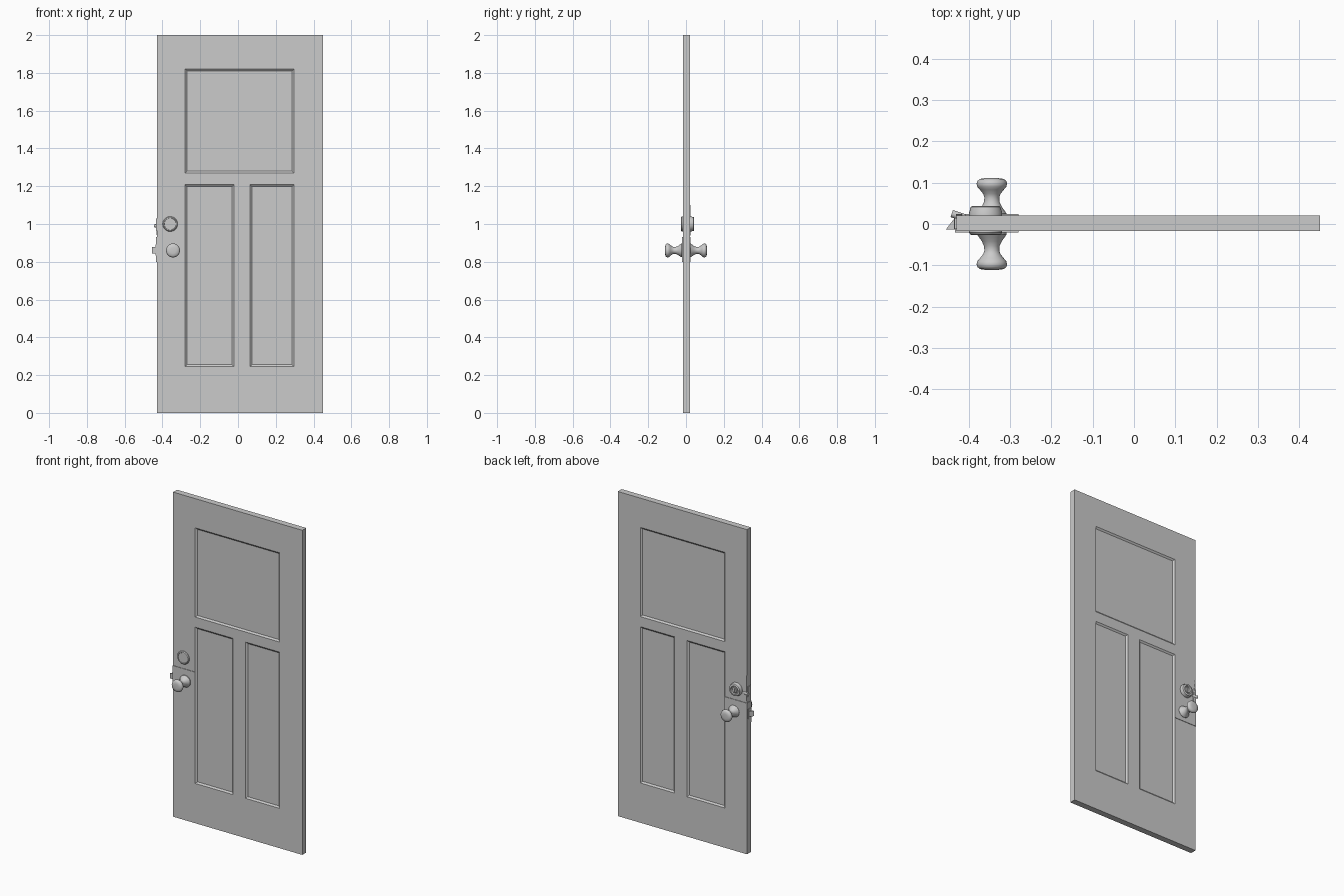
import bpy, bmesh, math
from mathutils import Vector

if "Cube" in bpy.data.objects:
    bpy.data.objects.remove(bpy.data.objects["Cube"])

YF, YB = -0.017, 0.021      # front and back of the slab
XL, XR = -0.43, 0.45


def finish(name, bm, smooth=False):
    bmesh.ops.recalc_face_normals(bm, faces=bm.faces[:])
    me = bpy.data.meshes.new(name)
    bm.to_mesh(me)
    bm.free()
    ob = bpy.data.objects.new(name, me)
    bpy.context.collection.objects.link(ob)
    if smooth:
        bpy.ops.object.select_all(action='DESELECT')
        ob.select_set(True)
        bpy.context.view_layer.objects.active = ob
        bpy.ops.object.shade_smooth_by_angle(angle=math.radians(35))
    return ob


def prism(name, pts, lo, hi, axis='z'):
    """Extrude a closed outline: (x, y) along z or (x, z) along y."""
    bm = bmesh.new()
    put = (lambda p, t: (p[0], p[1], t)) if axis == 'z' else (lambda p, t: (p[0], t, p[1]))
    f = bm.faces.new([bm.verts.new(put(p, lo)) for p in pts])
    ext = bmesh.ops.extrude_face_region(bm, geom=[f])['geom']
    off = Vector(put((0, 0), hi - lo))
    bmesh.ops.translate(bm, vec=off, verts=[v for v in ext if isinstance(v, bmesh.types.BMVert)])
    return finish(name, bm)


def box(name, x0, x1, y0, y1, z0, z1):
    return prism(name, [(x0, y0), (x1, y0), (x1, y1), (x0, y1)], z0, z1)


def lathe(name, profile, x, z, n=32):
    """Spin (radius, y) points about a y-parallel axis through (x, z)."""
    bm = bmesh.new()
    rings = []
    for r, y in profile:
        rings.append([bm.verts.new((x + r * math.cos(2 * math.pi * i / n), y,
                                    z + r * math.sin(2 * math.pi * i / n))) for i in range(n)])
    for a, b in zip(rings, rings[1:]):
        for i in range(n):
            bm.faces.new((a[i], a[(i + 1) % n], b[(i + 1) % n], b[i]))
    bm.faces.new(rings[0])
    bm.faces.new(rings[-1])
    return finish(name, bm, True)


# Door slab: cell grid front and back, panel cells inset and sunk
xs = [XL, -0.28, -0.022, 0.063, 0.296, XR]
zs = [0, 0.245, 1.208, 1.27, 1.82, 2]
bm = bmesh.new()
panels = {'top': [], 'left': [], 'right': []}
cells = {(1, 3): 'top', (2, 3): 'top', (3, 3): 'top', (1, 1): 'left', (3, 1): 'right'}
grid = {(s, i, j): bm.verts.new((x, y, z)) for s, y in enumerate((YF, YB))
        for i, x in enumerate(xs) for j, z in enumerate(zs)}
groups = {}
for s in (0, 1):
    for i in range(5):
        for j in range(5):
            q = [grid[s, i, j], grid[s, i + 1, j], grid[s, i + 1, j + 1], grid[s, i, j + 1]]
            f = bm.faces.new(q if s == 0 else q[::-1])
            if (i, j) in cells:
                groups.setdefault((s, cells[i, j]), []).append(f)
for k in range(5):
    for e in (0, 5):
        bm.faces.new((grid[0, e, k], grid[0, e, k + 1], grid[1, e, k + 1], grid[1, e, k]))
        bm.faces.new((grid[0, k, e], grid[0, k + 1, e], grid[1, k + 1, e], grid[1, k, e]))
bmesh.ops.recalc_face_normals(bm, faces=bm.faces[:])
for faces in groups.values():
    bmesh.ops.inset_region(bm, faces=faces, thickness=0.01, use_even_offset=True)
    for v in {v for f in faces for v in f.verts}:
        v.co.y += 0.008 if v.co.y < 0 else -0.008
finish('door_slab', bm)

# Wrap-around plate: U-shaped outline hugging the door edge
T = 0.003
prism('wrap_plate', [(-0.28, YF - T), (XL - T, YF - T), (XL - T, YB + T), (-0.28, YB + T),
                     (-0.28, YB), (XL, YB), (XL, YF), (-0.28, YF)], 0.80, 0.932)

# Knobs, one each side, with roses
KX, KZ = -0.344, 0.86
knob = [(0.036, 0.018), (0.036, 0.025), (0.031, 0.032), (0.024, 0.042), (0.019, 0.053),
        (0.018, 0.064), (0.021, 0.073), (0.029, 0.083), (0.035, 0.090), (0.037, 0.097),
        (0.035, 0.104), (0.029, 0.109), (0.015, 0.111)]
for side, s in (('front', -1), ('back', 1)):
    lathe(side + '_knob', [(r, s * y) for r, y in knob], KX, KZ)

# Spring latch: wedge bolt with its face plate
prism('latch_bolt', [(-0.42, 0.014), (-0.434, 0.014), (-0.455, -0.013), (-0.42, -0.013)], 0.845, 0.877)
box('latch_face_plate', -0.436, -0.43, -0.013, 0.014, 0.832, 0.892)

# Deadbolt: flat front cover, keyed cylinder on the back
DX, DZ = -0.359, 1.0
lathe('deadbolt_front', [(0.040, -0.016), (0.040, -0.021), (0.036, -0.026), (0.032, -0.027),
                         (0.031, -0.025), (0.005, -0.025)], DX, DZ)
lathe('deadbolt_collar', [(0.040, 0.020), (0.040, 0.027), (0.036, 0.041), (0.033, 0.043),
                          (0.025, 0.043), (0.022, 0.036), (0.005, 0.036)], DX, DZ)
lathe('key_cylinder', [(0.017, 0.034), (0.017, 0.039), (0.015, 0.041), (0.004, 0.041)], DX, DZ)
box('keyway', DX - 0.0025, DX + 0.0025, 0.040, 0.0425, DZ - 0.011, DZ + 0.011)
box('deadbolt_face_plate', -0.434, -0.43, -0.012, 0.014, 0.965, 1.03)

# Stub of the bolt, bent towards the back edge
bm = bmesh.new()
bmesh.ops.create_cone(bm, cap_ends=True, segments=16, radius1=0.009, radius2=0.009, depth=0.034)
axis = Vector((-0.9, 0.3, 0)).normalized()
bm.transform(axis.to_track_quat('Z', 'Y').to_matrix().to_4x4())
bmesh.ops.translate(bm, vec=(-0.425, 0.020, 0.99), verts=bm.verts[:])
finish('bolt_stub', bm, True)

# Splintered sliver along the back edge
prism('edge_splinter', [(-0.431, 0.94), (-0.412, 0.96), (-0.418, 1.02), (-0.429, 1.10)],
      YB - 0.002, YB + 0.003, 'y')
